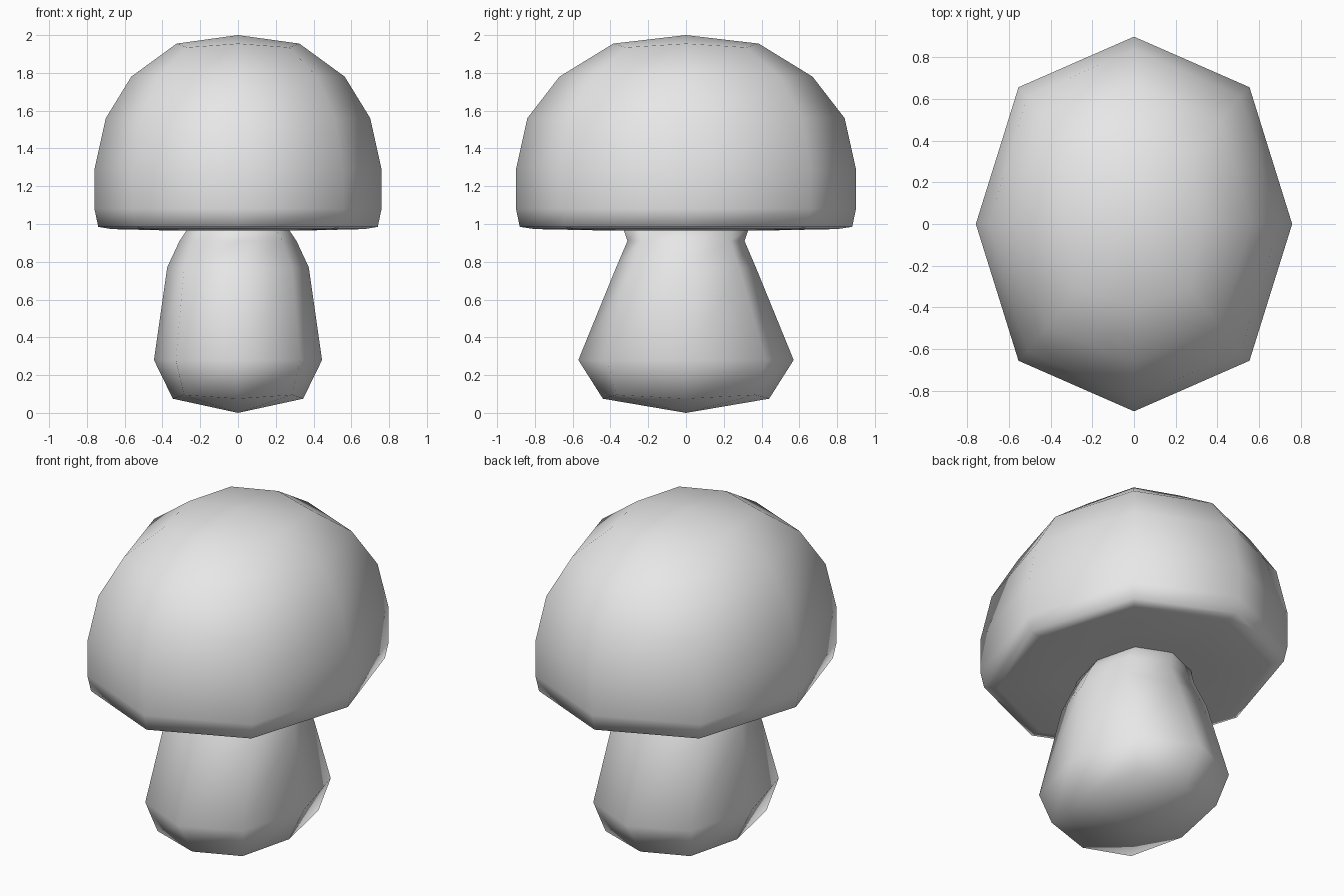
import bpy
import bmesh

cube = bpy.data.objects.get("Cube")
if cube:
    bpy.data.objects.remove(cube, do_unlink=True)

grey = bpy.data.materials.new("plain grey")
grey.use_nodes = True
grey.diffuse_color = (0.8, 0.8, 0.8, 1)
grey.node_tree.nodes["Principled BSDF"].inputs["Base Color"].default_value = (0.8, 0.8, 0.8, 1)

# Unit directions around a ring: four sides (0) and four corners (1)
AROUND = [(1, 0), (1, 1), (0, 1), (-1, 1), (-1, 0), (-1, -1), (0, -1), (1, -1)]


def rounded_part(name, bottom, rings, top):
    """Eight-sided body. Each ring: half width, half depth, z, corner factor, corner z shift."""
    bm = bmesh.new()
    loops = []
    for rx, ry, z, corner, shift in rings:
        loop = []
        for dx, dy in AROUND:
            is_corner = dx != 0 and dy != 0
            k = corner if is_corner else 1
            loop.append(bm.verts.new((dx * rx * k, dy * ry * k, z + shift * is_corner)))
        loops.append(loop)
    for low, high in zip(loops, loops[1:]):
        for i in range(8):
            j = (i + 1) % 8
            bm.faces.new((low[i], low[j], high[j], high[i]))
    # Four quads meeting at a pole close each end
    for loop, z in ((loops[0], bottom), (loops[-1], top)):
        pole = bm.verts.new((0, 0, z))
        for i in range(0, 8, 2):
            bm.faces.new((pole, loop[i], loop[i + 1], loop[(i + 2) % 8]))
    bmesh.ops.recalc_face_normals(bm, faces=bm.faces)
    mesh = bpy.data.meshes.new(name)
    bm.to_mesh(mesh)
    bm.free()
    mesh.materials.append(grey)
    mesh.shade_smooth()
    obj = bpy.data.objects.new(name, mesh)
    bpy.context.collection.objects.link(obj)
    return obj


# Domed cap with a tucked rim and shallow underside
rounded_part("mushroom_cap", 1.0, [
    (0.38, 0.45, 0.966, 0.75, 0),
    (0.67, 0.80, 0.973, 0.73, 0),
    (0.74, 0.88, 0.985, 0.73, 0),
    (0.76, 0.90, 1.08, 0.73, 0),
    (0.76, 0.90, 1.29, 0.73, 0),
    (0.70, 0.84, 1.56, 0.73, 0),
    (0.565, 0.67, 1.78, 0.74, 0),
    (0.325, 0.385, 1.955, 0.83, -0.02),
], 2.0)

# Stem that swells towards its rounded foot
rounded_part("mushroom_stem", 0.0, [
    (0.345, 0.44, 0.075, 0.83, 0.02),
    (0.445, 0.57, 0.28, 0.74, 0),
    (0.375, 0.37, 0.77, 0.76, 0),
    (0.31, 0.31, 0.91, 0.76, 0),
    (0.26, 0.335, 0.985, 0.75, 0),
], 1.02)
